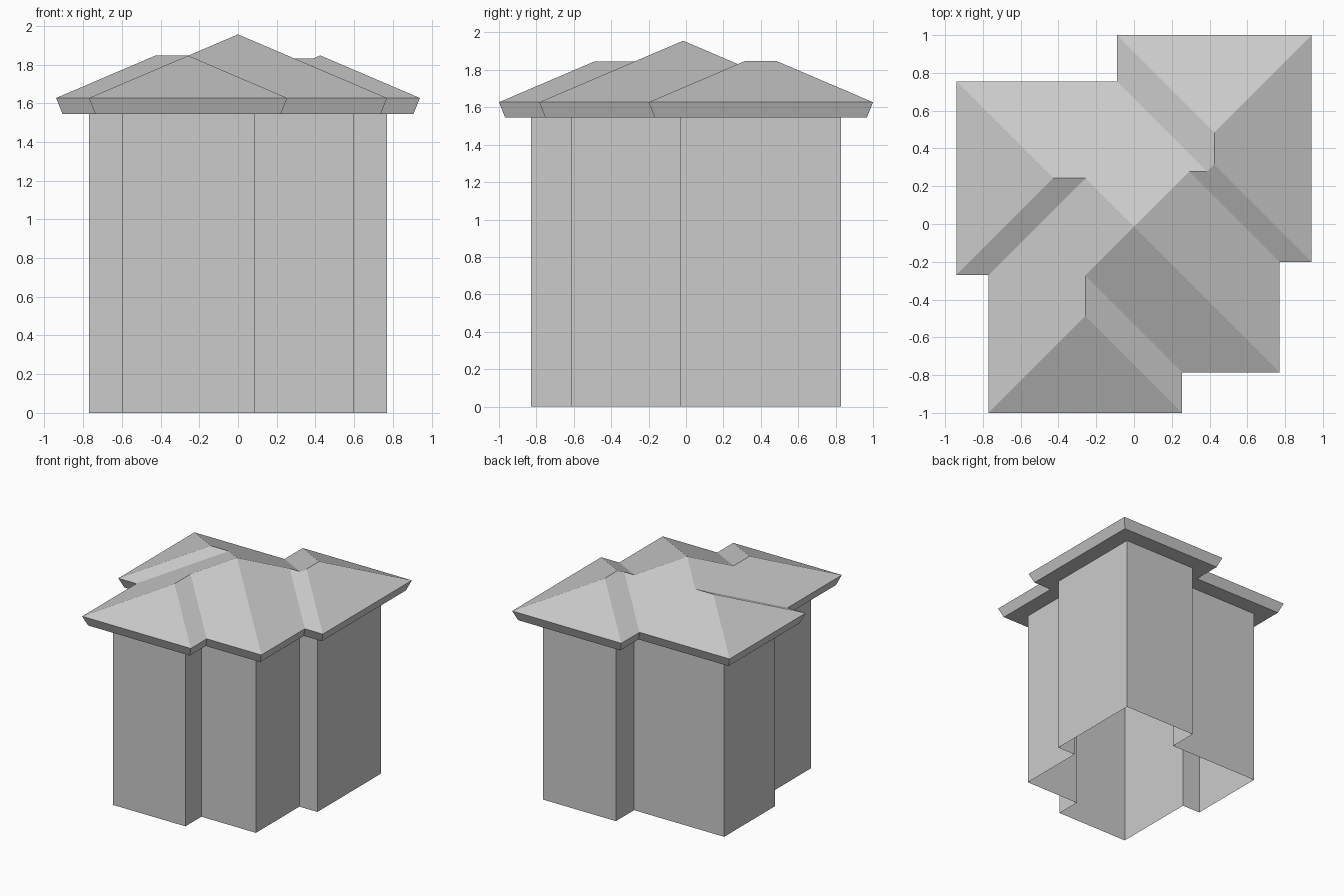
import bpy
from mathutils import Vector

if "Cube" in bpy.data.objects:
    bpy.data.objects.remove(bpy.data.objects["Cube"])

WALL_TOP, EAVE_Z, SLOPE = 1.545, 1.627, 0.427

# Stepped eave outline, counter-clockwise from the front left corner
EAVE = [(-.77, -1), (.255, -1), (.255, -.785), (.77, -.785), (.77, -.2), (.94, -.2),
        (.94, 1), (-.09, 1), (-.09, .755), (-.94, .755), (-.94, -.27), (-.77, -.27)]
N = len(EAVE)

# Ridge and valley points: x, y, horizontal distance in from the eave
RIDGE = [(-.2575, -.4875, .5125), (-.2575, -.2725, .5125),   # 12, 13 front wing
         (0, -.015, .77),                                    # 14 central peak
         (-.4275, .2425, .5125), (-.2575, .2425, .5125),     # 15, 16 left wing
         (.2925, .2775, .4775), (.3875, .2775, .4775),       # 17, 18 valley
         (.425, .315, .515), (.425, .485, .515)]             # 19, 20 right wing

SLOPES = [(0, 1, 12), (1, 2, 13, 12), (2, 3, 14, 13), (3, 4, 17, 14),
          (4, 5, 19, 18, 17), (5, 6, 20, 19), (6, 7, 20), (7, 8, 18, 19, 20),
          (8, 9, 15, 16, 14, 17, 18), (9, 10, 15), (10, 11, 16, 15),
          (11, 0, 12, 13, 14, 16)]


def inset(pts, d):
    """Move a right-angled outline inwards by d."""
    out = []
    for i, p in enumerate(pts):
        p = Vector(p)
        a = (p - Vector(pts[i - 1])).normalized()
        b = (Vector(pts[(i + 1) % len(pts)]) - p).normalized()
        out.append((p.x - d * (a.y + b.y), p.y + d * (a.x + b.x)))
    return out


def at_height(pts, z):
    return [(x, y, z) for x, y in pts]


def band(lower, upper):
    """Quads joining two outlines, given their first vertex indices."""
    return [(lower + i, lower + (i + 1) % N, upper + (i + 1) % N, upper + i) for i in range(N)]


def add_mesh(name, verts, faces):
    mesh = bpy.data.meshes.new(name)
    mesh.from_pydata(verts, [], faces)
    mesh.update()
    obj = bpy.data.objects.new(name, mesh)
    bpy.context.collection.objects.link(obj)
    return obj


# Walls: open shell set back under the eaves
wall = inset(EAVE, .17)
add_mesh("walls", at_height(wall, 0) + at_height(wall, WALL_TOP), band(0, N))

# Roof: hipped slopes, tapered fascia and flat soffit
peak = [(x, y, EAVE_Z + SLOPE * d) for x, y, d in RIDGE]
low = N + len(peak)
verts = at_height(EAVE, EAVE_Z) + peak + at_height(inset(EAVE, .033), WALL_TOP)
soffit = [tuple(reversed(range(low, low + N)))]
add_mesh("roof", verts, SLOPES + band(low, 0) + soffit)
